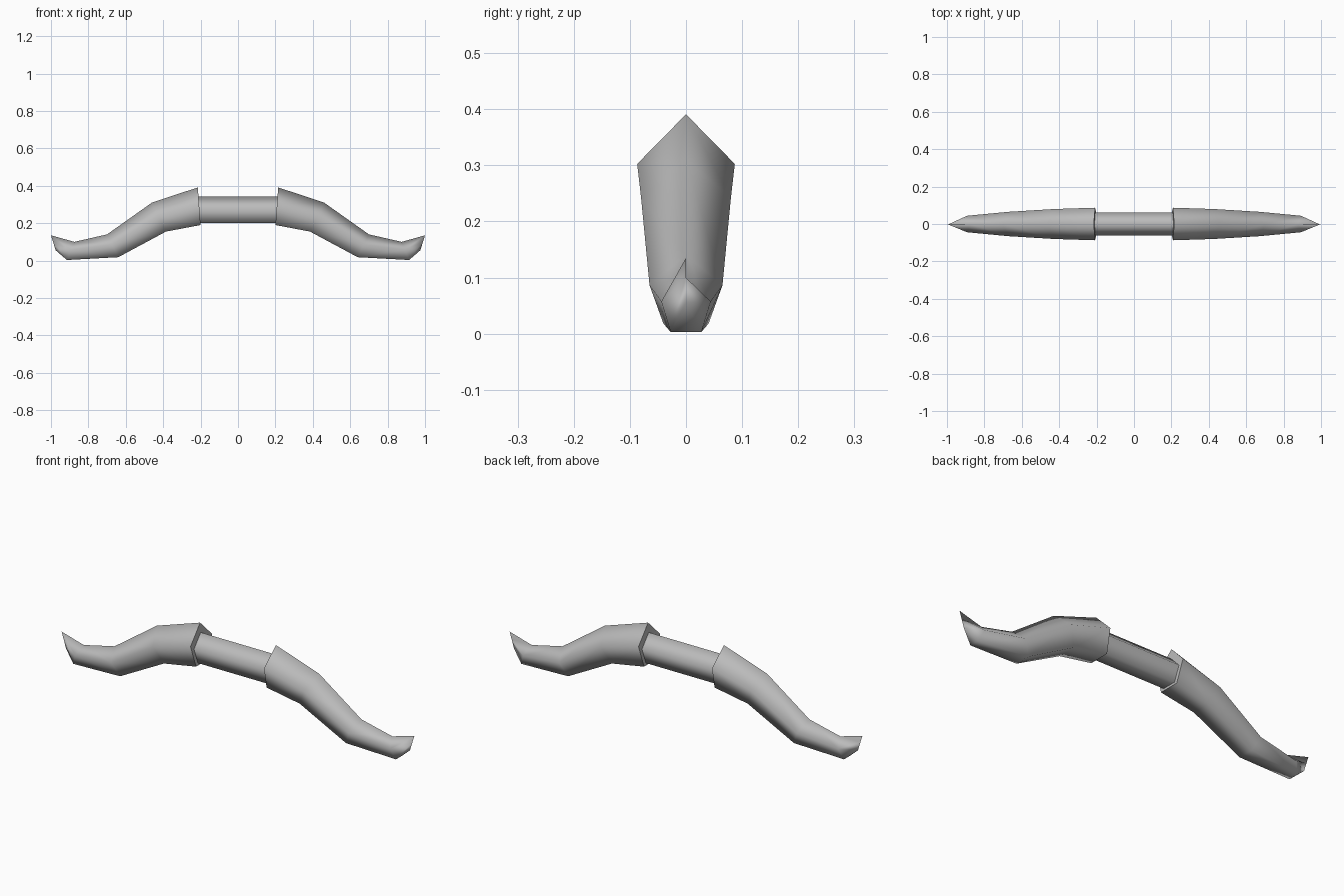
import bpy, bmesh
from mathutils import Vector

cube = bpy.data.objects.get("Cube")
if cube:
    bpy.data.objects.remove(cube)

grey = bpy.data.materials.new("plain_grey")
grey.use_nodes = True
grey.diffuse_color = (0.5, 0.5, 0.5, 1)
grey.node_tree.nodes["Principled BSDF"].inputs["Base Color"].default_value = (0.5, 0.5, 0.5, 1)


def pentagon(bm, top, bottom, half_width):
    """Five-sided section with a top ridge, two sides and a flat bottom."""
    outline = [(0, 1), (1, 0.56), (0.62, 0), (-0.62, 0), (-1, 0.56)]
    lo, hi = Vector((bottom[0], 0, bottom[1])), Vector((top[0], 0, top[1]))
    return [bm.verts.new(lo.lerp(hi, h) + Vector((0, y * half_width, 0))) for y, h in outline]


def loft(name, sections, pointed=False, mirrored=False):
    """Skin pentagon sections; the sides are smooth and the end caps flat."""
    bm = bmesh.new()
    rings = [pentagon(bm, *s) for s in sections]
    for a, b in zip(rings, rings[1:]):
        for i in range(5):
            j = (i + 1) % 5
            bm.faces.new((a[i], a[j], b[j], b[i])).smooth = True
    bm.faces.new(rings[0])
    if pointed:
        bmesh.ops.remove_doubles(bm, verts=rings[-1], dist=0.0005)
    else:
        bm.faces.new(rings[-1])
    bmesh.ops.recalc_face_normals(bm, faces=bm.faces[:])
    mesh = bpy.data.meshes.new(name)
    bm.to_mesh(mesh)
    bm.free()
    mesh.materials.append(grey)
    obj = bpy.data.objects.new(name, mesh)
    bpy.context.collection.objects.link(obj)
    if mirrored:
        mirror = obj.modifiers.new("mirror", 'MIRROR')
        mirror.use_mirror_merge = False
    return obj


# Curved limbs: ridge point, underside point, half width; closing to a thin tip
loft("bow_limbs", [
    ((0.215, 0.391), (0.20, 0.19), 0.087),
    ((0.46, 0.31), (0.385, 0.155), 0.08),
    ((0.70, 0.14), (0.64, 0.018), 0.065),
    ((0.875, 0.10), (0.915, 0.003), 0.044),
    ((1.0, 0.135), (0.975, 0.055), 0.0),
], pointed=True, mirrored=True)

# Straight grip running into both limbs
loft("grip", [
    ((-0.215, 0.342), (-0.205, 0.202), 0.061),
    ((0.215, 0.342), (0.205, 0.202), 0.061),
])
